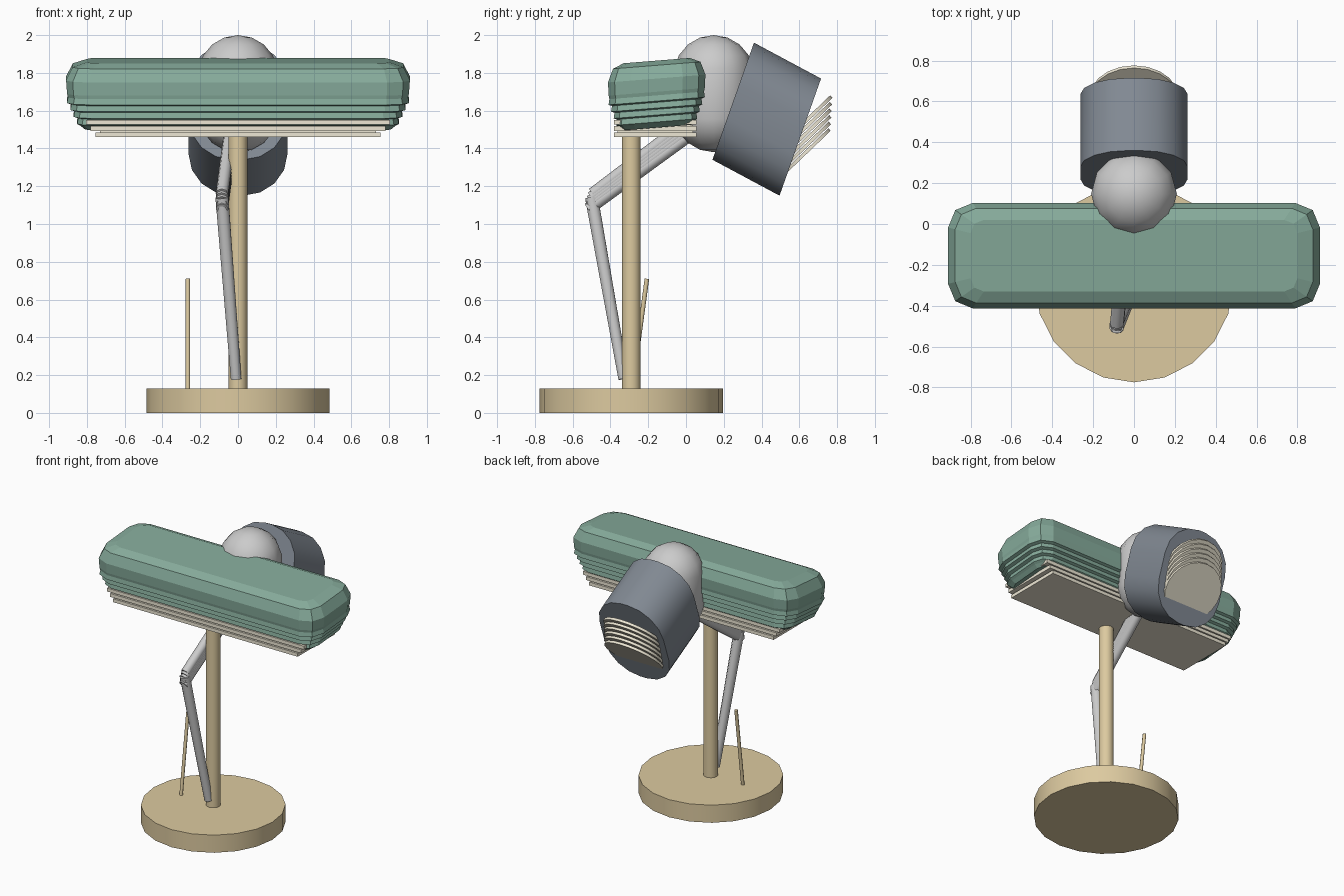
import bpy, bmesh, math
from mathutils import Vector

if "Cube" in bpy.data.objects:
    bpy.data.objects.remove(bpy.data.objects["Cube"])


def material(name, rgb):
    m = bpy.data.materials.new(name)
    m.diffuse_color = (*rgb, 1)
    m.use_nodes = True
    m.node_tree.nodes["Principled BSDF"].inputs["Base Color"].default_value = m.diffuse_color
    return m


TAN = material("tan", (0.72, 0.59, 0.35))
GREEN = material("green", (0.24, 0.41, 0.33))
SLATE = material("slate", (0.22, 0.25, 0.29))
CREAM = material("cream", (0.85, 0.80, 0.66))


def finish(name, bm, mat=None, smooth=None):
    bmesh.ops.recalc_face_normals(bm, faces=bm.faces)
    me = bpy.data.meshes.new(name)
    bm.to_mesh(me)
    bm.free()
    ob = bpy.data.objects.new(name, me)
    bpy.context.collection.objects.link(ob)
    if mat:
        me.materials.append(mat)
    if smooth:
        bpy.ops.object.select_all(action='DESELECT')
        ob.select_set(True)
        bpy.context.view_layer.objects.active = ob
        bpy.ops.object.shade_smooth_by_angle(angle=math.radians(smooth))
    return ob


def skin(name, rings, mat=None, smooth=None):
    """Join a list of equal-length point loops and cap both ends."""
    bm = bmesh.new()
    vs = [[bm.verts.new(p) for p in r] for r in rings]
    n = len(vs[0])
    for a, b in zip(vs, vs[1:]):
        for i in range(n):
            j = (i + 1) % n
            bm.faces.new((a[i], a[j], b[j], b[i]))
    bm.faces.new(vs[0])
    bm.faces.new(vs[-1])
    return finish(name, bm, mat, smooth)


def rod(name, p, q, r1, r2, sides, mat=None, smooth=50):
    p, q = Vector(p), Vector(q)
    rot = (q - p).to_track_quat('Z', 'Y')
    ang = [math.tau * i / sides for i in range(sides)]
    rings = [[c + rot @ Vector((r * math.sin(a), r * math.cos(a), 0)) for a in ang]
             for c, r in ((p, r1), (q, r2))]
    return skin(name, rings, mat, smooth)


def corner_loop(hx, hy, r, seg=2):
    """Rounded rectangle in 2D."""
    pts = []
    for k, (sx, sy) in enumerate(((1, 1), (-1, 1), (-1, -1), (1, -1))):
        for i in range(seg + 1):
            a = math.pi / 2 * (k + i / seg)
            pts.append((sx * (hx - r) + r * math.cos(a), sy * (hy - r) + r * math.sin(a)))
    return pts


# Base, post and pull rod
rod("base", (0, -0.29, 0), (0, -0.29, 0.13), 0.485, 0.485, 20, TAN)
rod("post", (0, -0.29, 0.12), (0, -0.29, 1.48), 0.05, 0.05, 16, TAN)
rod("pull_rod", (-0.265, -0.287, 0.12), (-0.265, -0.207, 0.71), 0.012, 0.012, 8, TAN)

# Long shade: slightly tilted rounded box with stepped lower rim
levels = [(0.10, 1.51), (0.075, 1.53)]
for i in range(4):
    z, d = 1.54 + 0.037 * i, 0.07 - 0.018 * i
    levels += [(d - 0.012, z), (d - 0.006, z + 0.03)]
levels += [(0.005, 1.70), (0.0, 1.77), (0.035, 1.84), (0.11, 1.865)]
rings = []
for d, z in levels:
    loop = corner_loop(0.91 - d, 0.258 - 0.75 * d, 0.12 - 0.5 * d)
    rings.append([(x, y - 0.155, z + 0.08 * y) for x, y in loop])
skin("long_shade", rings, GREEN)

# Flat slats under the shade
for i in range(3):
    bm = bmesh.new()
    bmesh.ops.create_cube(bm, size=1)
    for v in bm.verts:
        v.co = (v.co.x * (1.51 + 0.05 * i), v.co.y * 0.435 - 0.163,
                v.co.z * 0.025 + 1.4725 + 0.033 * i)
    finish("shade_slat_%d" % i, bm, CREAM)
bm = bmesh.new()
bmesh.ops.create_cube(bm, size=1)
for v in bm.verts:
    v.co = (v.co.x * 1.46, v.co.y * 0.40 - 0.163, v.co.z * 0.06 + 1.495)
finish("slat_core", bm, CREAM)

# Folding arm: single lower rod, stacked upper rods
rod("lower_arm", (-0.01, -0.33, 0.18), (-0.085, -0.50, 1.14), 0.03, 0.037, 8)
for i in range(5):
    o = 0.02 * (i - 2)
    rod("upper_arm_%d" % i, (-0.085, -0.505 + 0.3 * o, 1.12 + o), (-0.03, 0.06, 1.54 + o),
        0.033, 0.033, 8)

# Upright capsule joint
bm = bmesh.new()
bmesh.ops.create_uvsphere(bm, u_segments=12, v_segments=9, radius=0.213)
for v in bm.verts:
    v.co.z += math.copysign(0.097, v.co.z)
    v.co += Vector((0, 0.147, 1.69))
finish("joint_ball", bm, None, 60)

# Tilted hood
up, axis = Vector((0, 0.334, 0.942)), Vector((0, 0.355, -0.19))
back = Vector((0, 0.25, 1.65))
loop = corner_loop(0.262, 0.329, 0.235, 4)
rings = [[back + axis * t + Vector((x * s, 0, 0)) + up * (z * s) for x, z in loop]
         for t, s in ((0, 1), (1, 1))]
skin("hood", rings, SLATE, 40)

# Stack of tilted lens discs in the hood mouth
u = Vector((0, 0.72, 0.69))
n = Vector((0, -0.69, 0.72))
for i in range(6):
    tip = Vector((0, 0.76 + 0.002 * i, 1.50 + 0.035 * i))
    c = tip - u * 0.21
    rings = [[c + n * h + Vector((0.215 * math.cos(a), 0, 0)) + u * (0.21 * math.sin(a))
              for a in [math.tau * k / 20 for k in range(20)]] for h in (-0.009, 0.009)]
    skin("lens_disc_%d" % i, rings, CREAM, 40)
